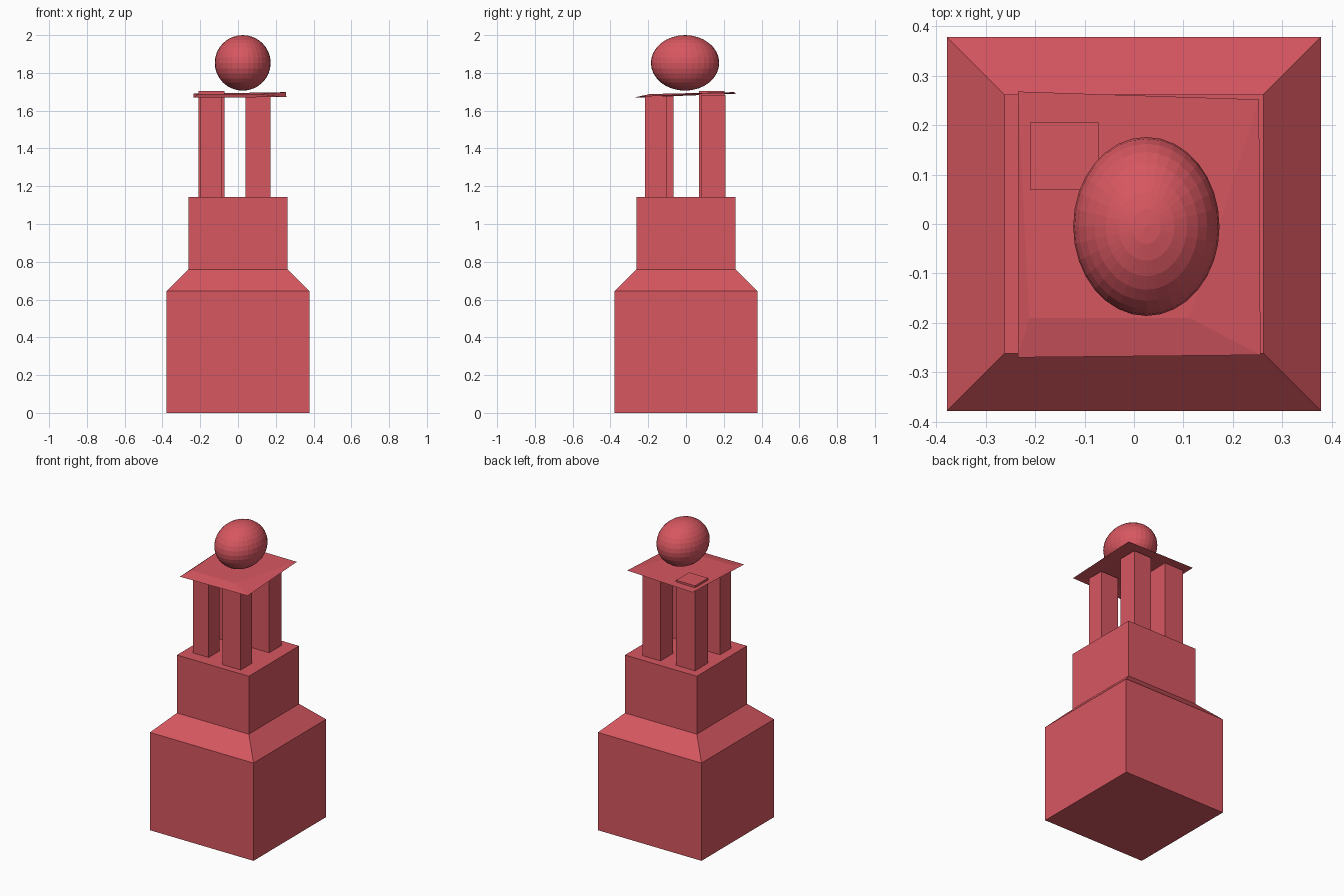
import bpy, bmesh

if "Cube" in bpy.data.objects:
    bpy.data.objects.remove(bpy.data.objects["Cube"])

red = bpy.data.materials.new("soft red")
red.diffuse_color = (0.68, 0.095, 0.118, 1)
red.use_nodes = True
red.node_tree.nodes["Principled BSDF"].inputs["Base Color"].default_value = red.diffuse_color


def make(name, verts, faces):
    mesh = bpy.data.meshes.new(name)
    mesh.from_pydata(verts, [], faces)
    mesh.materials.append(red)
    obj = bpy.data.objects.new(name, mesh)
    bpy.context.collection.objects.link(obj)
    return obj


def stack(name, rings):
    """Closed rectangular solid from (x0, x1, y0, y1, z) rings, bottom to top."""
    verts, faces = [], [(3, 2, 1, 0)]
    for x0, x1, y0, y1, z in rings:
        verts += [(x0, y0, z), (x1, y0, z), (x1, y1, z), (x0, y1, z)]
    for r in range(len(rings) - 1):
        a = 4 * r
        for i in range(4):
            j = (i + 1) % 4
            faces.append((a + i, a + j, a + 4 + j, a + 4 + i))
    a = 4 * (len(rings) - 1)
    faces.append((a, a + 1, a + 2, a + 3))
    return make(name, verts, faces)


# Wide base, sloped shoulder and upper block
B, U = 0.378, 0.262
stack("base_tower", [(-B, B, -B, B, 0), (-B, B, -B, B, 0.645),
                     (-U, U, -U, U, 0.76), (-U, U, -U, U, 1.142)])

# Four slightly uneven pillars; the back left one pokes through the roof
pillars = {
    "front_left": (-0.202, -0.087, -0.182, -0.067, 1.678),
    "front_right": (0.04, 0.172, -0.217, -0.10, 1.678),
    "back_left": (-0.21, -0.072, 0.07, 0.205, 1.703),
    "back_right": (0.04, 0.172, 0.08, 0.208, 1.684),
}
for side, (x0, x1, y0, y1, top) in pillars.items():
    stack("pillar_" + side, [(x0, x1, y0, y1, 1.142), (x0, x1, y0, y1, top)])

# Thin warped roof sheet with a drooping front edge
make("roof_sheet",
     [(-0.235, -0.27, 1.669), (0.256, -0.265, 1.672), (0.253, 0.252, 1.698),
      (-0.235, 0.268, 1.69), (-0.212, -0.19, 1.687), (0.112, -0.19, 1.688)],
     [(0, 1, 5, 4), (1, 2, 5), (5, 2, 3, 4), (0, 4, 3)])

# Faceted ball resting above the roof
ball = make("ball", [], [])
bm = bmesh.new()
bmesh.ops.create_uvsphere(bm, u_segments=32, v_segments=16, radius=1)
bm.to_mesh(ball.data)
bm.free()
ball.scale = (0.148, 0.181, 0.147)
ball.location = (0.025, -0.005, 1.853)
